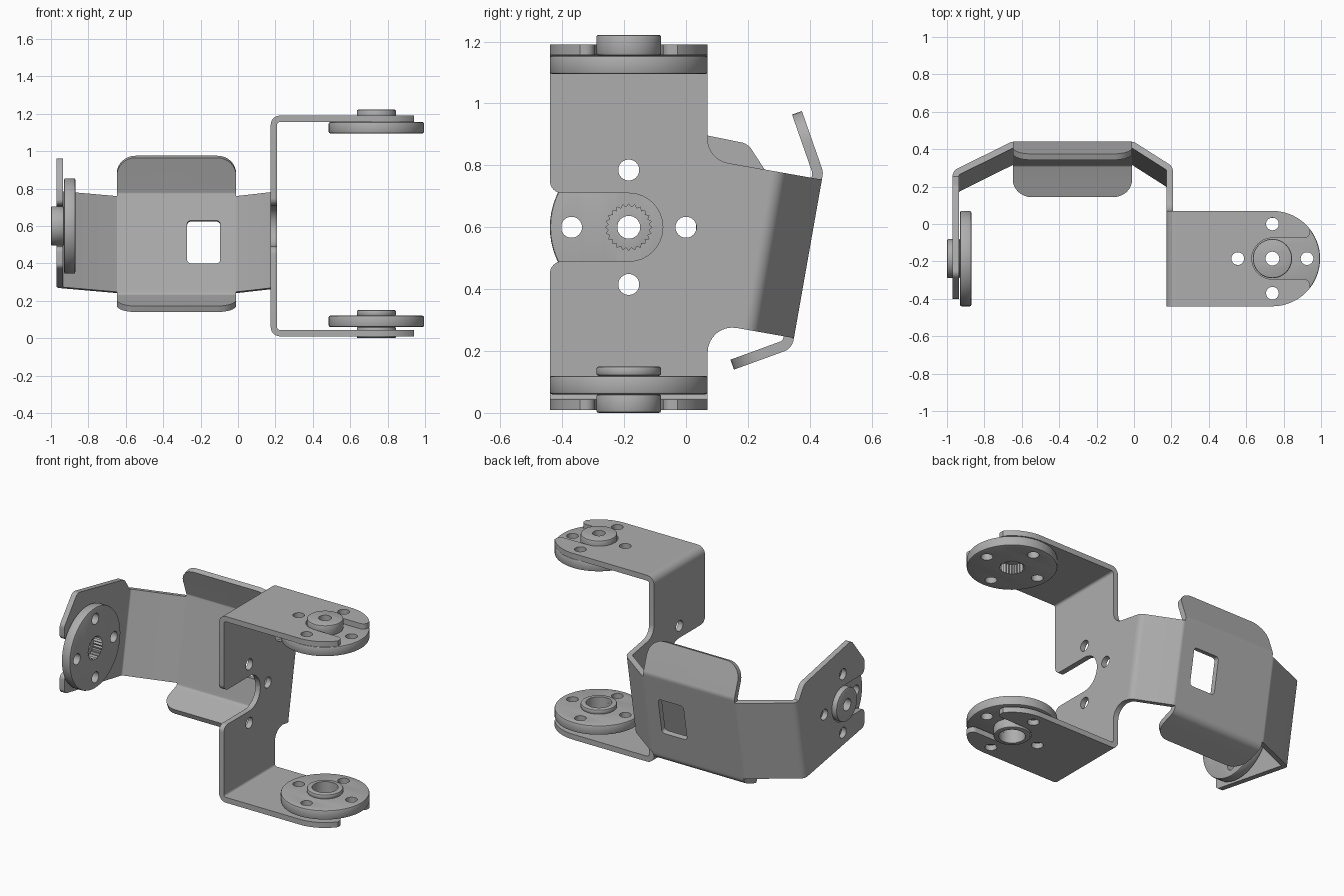
import bpy, bmesh
from math import sin, cos, pi, radians, tan
from mathutils import Matrix, Vector

cube = bpy.data.objects.get("Cube")
if cube:
    bpy.data.objects.remove(cube)

steel = bpy.data.materials.new("brushed_grey")
steel.use_nodes = True
GREY = (0.42, 0.42, 0.42, 1)
steel.diffuse_color = GREY
steel.node_tree.nodes["Principled BSDF"].inputs["Base Color"].default_value = GREY

T = 0.034            # sheet thickness
R_HORN = 0.255       # servo disc radius
AXIS_Y, AXIS_Z = -0.185, 0.6
TILT = radians(10)


def frame(origin, a, b, c):
    m = Matrix((a, b, c)).transposed().to_4x4()
    m.translation = origin
    return m


X, Y, Z = Vector((1, 0, 0)), Vector((0, 1, 0)), Vector((0, 0, 1))
ZERO = Vector((0, 0, 0))
PIVOT = Vector((0, AXIS_Y, AXIS_Z))
V = Vector((0, cos(TILT), -sin(TILT)))    # depth axis of the tilted cradle
W = Vector((0, sin(TILT), cos(TILT)))     # height axis of the tilted cradle


def fillet(points, closed=True, steps=8):
    """Round each (x, y, radius) corner of a polygon or path."""
    out, n = [], len(points)
    for i, (x, y, r) in enumerate(points):
        p = Vector((x, y))
        if r == 0 or (not closed and i in (0, n - 1)):
            out.append(p)
            continue
        u = (Vector(points[i - 1][:2]) - p).normalized()
        w = (Vector(points[(i + 1) % n][:2]) - p).normalized()
        half = u.angle(w) / 2
        centre = p + (u + w).normalized() * (r / sin(half))
        start = p + u * (r / tan(half)) - centre
        end = p + w * (r / tan(half)) - centre
        sweep = start.angle_signed(end)
        for k in range(steps + 1):
            t = -sweep * k / steps
            out.append(centre + Matrix.Rotation(t, 2) @ start)
    return out


def circle(x, y, r, n=32, tooth=0):
    return [Vector((x + (r - tooth * (i % 2)) * cos(2 * pi * i / n),
                    y + (r - tooth * (i % 2)) * sin(2 * pi * i / n))) for i in range(n)]


def finish(name, mesh):
    mesh.materials.clear()
    mesh.materials.append(steel)
    ob = bpy.data.objects.new(name, mesh)
    bpy.context.collection.objects.link(ob)
    bpy.ops.object.select_all(action='DESELECT')
    ob.select_set(True)
    bpy.context.view_layer.objects.active = ob
    bpy.ops.object.shade_smooth_by_angle(angle=radians(30))
    return ob


def plate(name, loops, low, high, matrix, rim=0):
    """Flat plate: outer loop plus hole loops, extruded from low to high."""
    curve = bpy.data.curves.new(name, 'CURVE')
    curve.dimensions, curve.fill_mode = '2D', 'BOTH'
    curve.extrude = (high - low) / 2
    for loop in loops:
        s = curve.splines.new('POLY')
        s.points.add(len(loop) - 1)
        for pt, co in zip(s.points, loop):
            pt.co = (co.x, co.y, 0, 1)
        s.use_cyclic_u = True
    tmp = bpy.data.objects.new(name, curve)
    bpy.context.collection.objects.link(tmp)
    deps = bpy.context.evaluated_depsgraph_get()
    mesh = bpy.data.meshes.new_from_object(tmp.evaluated_get(deps))
    bpy.data.objects.remove(tmp)
    bm = bmesh.new()
    bm.from_mesh(mesh)
    bmesh.ops.remove_doubles(bm, verts=bm.verts, dist=0.0001)
    bmesh.ops.recalc_face_normals(bm, faces=bm.faces)
    if rim:
        edges = [e for e in bm.edges if e.calc_face_angle(0) > 1
                 and all(v.co.xy.length > rim - 0.001 for v in e.verts)]
        bmesh.ops.bevel(bm, geom=edges, offset=0.008, segments=2,
                        affect='EDGES', profile=0.5)
    bm.transform(matrix @ Matrix.Translation((0, 0, (low + high) / 2)))
    bm.to_mesh(mesh)
    bm.free()
    return finish(name, mesh)


def sheet(name, path, low, high, matrix, round_end=None):
    """Bent sheet: path is the outer line, thickness goes to its left."""
    pts = fillet(path, closed=False)
    inner = []
    for i, p in enumerate(pts):
        d0 = (p - pts[i - 1]).normalized() if i else (pts[1] - p).normalized()
        d1 = (pts[i + 1] - p).normalized() if i < len(pts) - 1 else d0
        n = Vector((-d0.y - d1.y, d0.x + d1.x)).normalized()
        inner.append(p + n * (T / n.dot(Vector((-d0.y, d0.x)))))
    bm = bmesh.new()
    rows = [[bm.verts.new((p.x, p.y, h)) for p, h in
             ((o, low), (q, low), (q, high), (o, high))] for o, q in zip(pts, inner)]
    for a, b in zip(rows, rows[1:]):
        for k in range(4):
            bm.faces.new((a[k], a[k - 1], b[k - 1], b[k]))
    bm.faces.new(rows[0])
    bm.faces.new(rows[-1][::-1])
    bmesh.ops.recalc_face_normals(bm, faces=bm.faces)
    if round_end is not None:
        r = rows[round_end]
        corners = [bm.edges.get((r[0], r[1])), bm.edges.get((r[2], r[3]))]
        bmesh.ops.bevel(bm, geom=corners, offset=0.1, segments=8,
                        affect='EDGES', profile=0.5)
    bm.transform(matrix)
    mesh = bpy.data.meshes.new(name)
    bm.to_mesh(mesh)
    bm.free()
    return finish(name, mesh)


def bolt_holes(x, y, directions):
    return [circle(x + 0.185 * dx, y + 0.185 * dy, 0.034, 24) for dx, dy in directions]


def horn(name, matrix, hub_top, hollow=False):
    """Servo disc with four bolt holes and a hub on local +z."""
    holes = bolt_holes(0, 0, ((1, 0), (0, 1), (-1, 0), (0, -1)))
    bore = circle(0, 0, 0.075) if hollow else circle(0, 0, 0.075, 48, 0.01)
    plate(name + "_disc", [circle(0, 0, R_HORN, 64)] + holes + [bore],
          0, 0.06, matrix, R_HORN)
    plate(name + "_hub", [circle(0, 0, 0.105, 40), circle(0, 0, 0.075 if hollow else 0.037)],
          0.06, hub_top, matrix, 0.105)
    if hollow:
        plate(name + "_collar", [circle(0, 0, 0.105, 40), bore], -0.03, 0, matrix, 0.105)


# Side web with its horn slot and the arm reaching back to the cradle
def tilted(v, w):
    p = PIVOT + V * v + W * w
    return p.y, p.z


FRONT, BACK = AXIS_Y - R_HORN, AXIS_Y + R_HORN
SLOT = [(-0.075, 0.71, 0.109), (-0.075, 0.49, 0.109)]
web_plane = frame(ZERO, Y, Z, X)
web = [(FRONT, 0.06, 0), (BACK, 0.06, 0), (BACK, 0.291, 0.08),
       (*tilted(0.42, -0.26), 0), (*tilted(0.42, 0.26), 0), (BACK, 0.819, 0.08),
       (BACK, 1.14, 0), (FRONT, 1.14, 0), (FRONT, 0.71, 0.04), *SLOT, (FRONT, 0.49, 0.04)]
web_holes = bolt_holes(AXIS_Y, AXIS_Z, ((1, 0), (0, 1), (0, -1)))
plate("side_web", [fillet(web)] + web_holes, 0.175, 0.175 + T, web_plane)

# Upper and lower flanges with slotted round ends, and the bends joining them
HX = 0.74
arc = [Vector((HX + R_HORN * sin(a), AXIS_Y - R_HORN * cos(a)))
       for a in (radians(3 * k) for k in range(18))]
mouth = fillet([(HX, FRONT, 0), (0.94, AXIS_Y - 0.158, 0), (0.94, AXIS_Y - 0.11, 0.03),
                (HX + 0.0, AXIS_Y - 0.11, 0)])[1:-1]
lower_half = [Vector((0.225, FRONT))] + arc + mouth
slot_arc = [Vector((HX - 0.11 * sin(a), AXIS_Y - 0.11 * cos(a)))
            for a in (pi * k / 20 for k in range(21))]
upper_half = [Vector((p.x, 2 * AXIS_Y - p.y)) for p in reversed(lower_half)]
flange = lower_half + slot_arc + upper_half
flange_holes = bolt_holes(HX, AXIS_Y, ((-1, 0), (0, 1), (0, -1)))
bend_plane = frame(ZERO, Z, X, Y)
for name, z in (("lower", 0.01), ("upper", 1.19 - T)):
    plate(name + "_flange", [flange] + flange_holes, z, z + T, frame(ZERO, X, Y, Z))
sheet("upper_bend", [(1.14, 0.175, 0), (1.19, 0.175, 0.049), (1.19, 0.225, 0)],
      FRONT, BACK, bend_plane)
sheet("lower_bend", [(0.01, 0.225, 0), (0.01, 0.175, 0.049), (0.06, 0.175, 0)],
      FRONT, BACK, bend_plane)

# Tilted cradle: windowed back panel, two flaps and two angled arms
P_LEFT, P_RIGHT, DEPTH = -0.648, -0.01, 0.588
panel = fillet([(-0.25, P_LEFT, 0), (0.25, P_LEFT, 0), (0.25, P_RIGHT, 0), (-0.25, P_RIGHT, 0)])
window = fillet([(-0.105, -0.272, 0.02), (0.127, -0.272, 0.02),
                 (0.127, -0.095, 0.02), (-0.105, -0.095, 0.02)])
plate("back_panel", [panel, window], DEPTH - T, DEPTH, frame(PIVOT, W, X, V))
flap_plane = frame(PIVOT, V, W, X)
sheet("upper_flap", [(DEPTH, 0.25, 0), (DEPTH, 0.285, 0.05), (0.486, 0.467, 0)],
      P_LEFT, P_RIGHT, flap_plane, -1)
sheet("lower_flap", [(0.415, -0.394, 0), (DEPTH, -0.294, 0.05), (DEPTH, -0.25, 0)],
      P_LEFT, P_RIGHT, flap_plane, 0)
arm_plane = frame(PIVOT, X, V, W)
sheet("left_arm", [(0.209, 0.42, 0), (0.209, 0.453, 0.05), (0, DEPTH, 0.03),
                   (P_RIGHT, DEPTH, 0)], -0.26, 0.26, arm_plane)
sheet("right_arm", [(P_LEFT, DEPTH, 0), (-0.656, DEPTH, 0.03), (-0.97, 0.43, 0.045),
                    (-0.97, 0.40, 0)], -0.26, 0.26, arm_plane)

# End plate carrying the side horn
NOSE = -0.40
end = [(*tilted(0.4, -0.26), 0), (*tilted(0.4, 0.26), 0), (0.20, 0.87, 0.05),
       (-0.27, 0.965, 0.04), (NOSE, 0.80, 0.04), (NOSE, 0.71, 0.03), *SLOT,
       (NOSE, 0.49, 0.03), (NOSE, 0.374, 0.03)]
plate("end_plate", [fillet(end)] + web_holes, -0.97, -0.97 + T, web_plane)

# Servo horns
horn("upper_horn", frame(Vector((HX, AXIS_Y, 1.095)), X, Y, Z), 0.127)
horn("side_horn", frame(Vector((-0.87, AXIS_Y, AXIS_Z)), Z, Y, -X), 0.13)
horn("lower_horn", frame(Vector((HX, AXIS_Y, 0.12)), X, -Y, -Z), 0.12, True)
